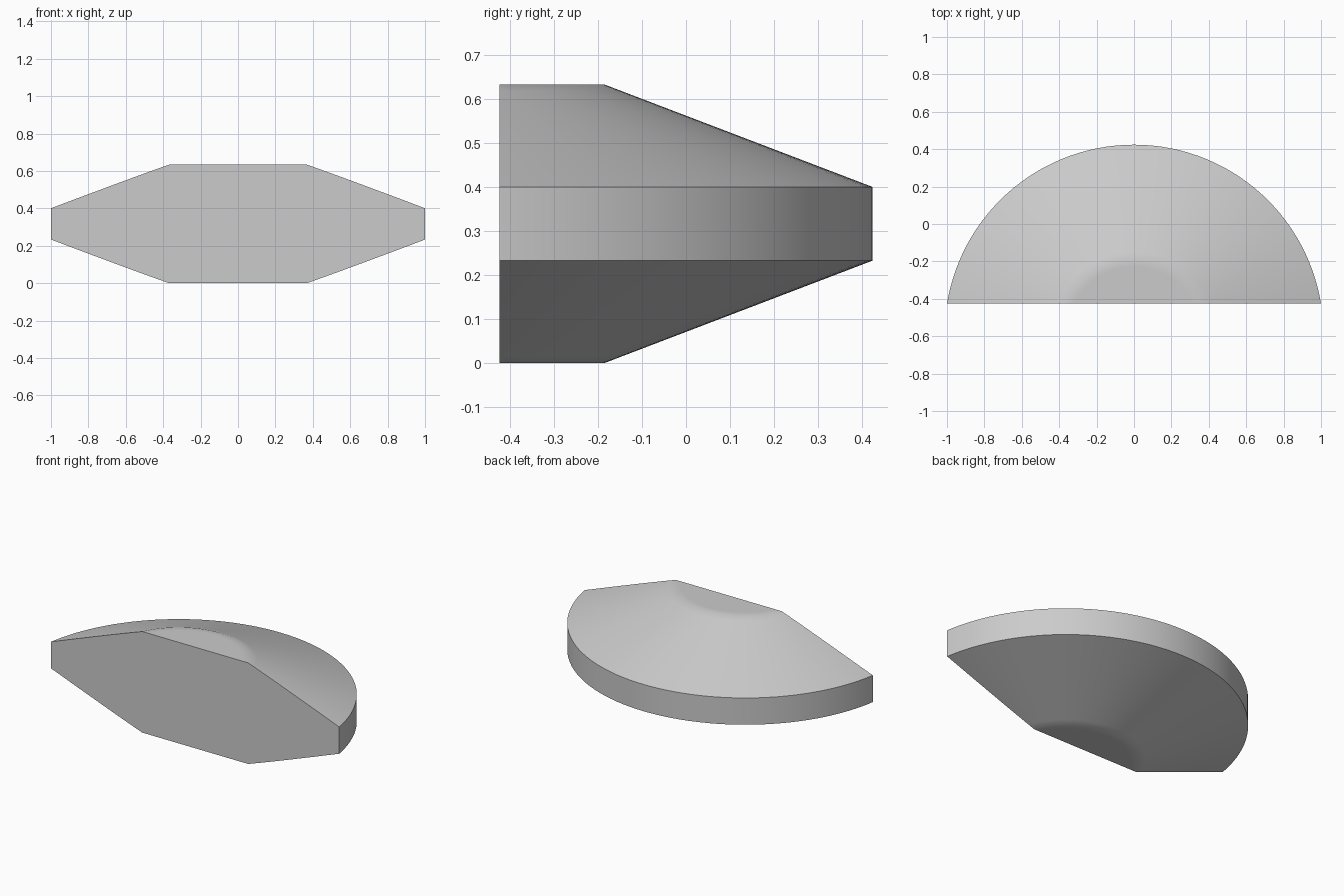
import bpy, bmesh, math
from mathutils import Vector

cube = bpy.data.objects.get("Cube")
if cube:
    bpy.data.objects.remove(cube, do_unlink=True)

FRONT_Y = -0.424
RADIUS = 1.013
AXIS_Y = -FRONT_Y - RADIUS
HEIGHT = 0.634
RIM_Z = 0.233
CAP_RADIUS = 0.403

# Plain grey material
grey = bpy.data.materials.new("light grey")
grey.use_nodes = True
colour = (0.6, 0.6, 0.6, 1)
grey.diffuse_color = colour
grey.node_tree.nodes["Principled BSDF"].inputs["Base Color"].default_value = colour

# Half profile: flat cap, sloping cone and upright rim, mirrored in height
slope = (HEIGHT - RIM_Z - (HEIGHT - RIM_Z)) + RIM_Z / (RADIUS - CAP_RADIUS)
support = 0.04
lower = [(0, 0), (CAP_RADIUS - support, 0), (CAP_RADIUS, 0),
         (CAP_RADIUS + support, support * slope), (RADIUS, RIM_Z)]
profile = lower + [(r, HEIGHT - z) for r, z in reversed(lower)]

# Turn the profile around the vertical axis
bm = bmesh.new()
verts = [bm.verts.new((0, AXIS_Y + r, z)) for r, z in profile]
edges = [bm.edges.new(pair) for pair in zip(verts, verts[1:])]
bmesh.ops.spin(bm, geom=verts + edges, cent=(0, AXIS_Y, 0), axis=(0, 0, 1),
               angle=math.tau, steps=128, use_duplicate=False)
bmesh.ops.remove_doubles(bm, verts=bm.verts[:], dist=0.0001)

# Slice off the front and close it with a flat face
cut = bmesh.ops.bisect_plane(bm, geom=bm.verts[:] + bm.edges[:] + bm.faces[:],
                             plane_co=Vector((0, FRONT_Y, 0)),
                             plane_no=Vector((0, -1, 0)), clear_outer=True)
border = [e for e in bm.edges if e.is_boundary]
bmesh.ops.holes_fill(bm, edges=border, sides=0)
bmesh.ops.recalc_face_normals(bm, faces=bm.faces[:])

mesh = bpy.data.meshes.new("half_disc_body")
bm.to_mesh(mesh)
bm.free()
mesh.materials.append(grey)
body = bpy.data.objects.new("half_disc_body", mesh)
bpy.context.collection.objects.link(body)

# Smooth the curved sides, keep the rim and cut edges sharp
bpy.ops.object.select_all(action="DESELECT")
body.select_set(True)
bpy.context.view_layer.objects.active = body
bpy.ops.object.shade_smooth_by_angle(angle=math.radians(30))
# The rim creases are gentler than the cut, so mark them directly
sharp = mesh.attributes.get("sharp_edge") or mesh.attributes.new("sharp_edge", "BOOLEAN", "EDGE")
for edge in mesh.edges:
    a, b = (mesh.vertices[i].co for i in edge.vertices)
    on_rim = any(abs(a.z - z) < 0.001 and abs(b.z - z) < 0.001
                 for z in (RIM_Z, HEIGHT - RIM_Z))
    on_front = max(a.y, b.y) < FRONT_Y + 0.001
    if on_rim or on_front:
        sharp.data[edge.index].value = True
